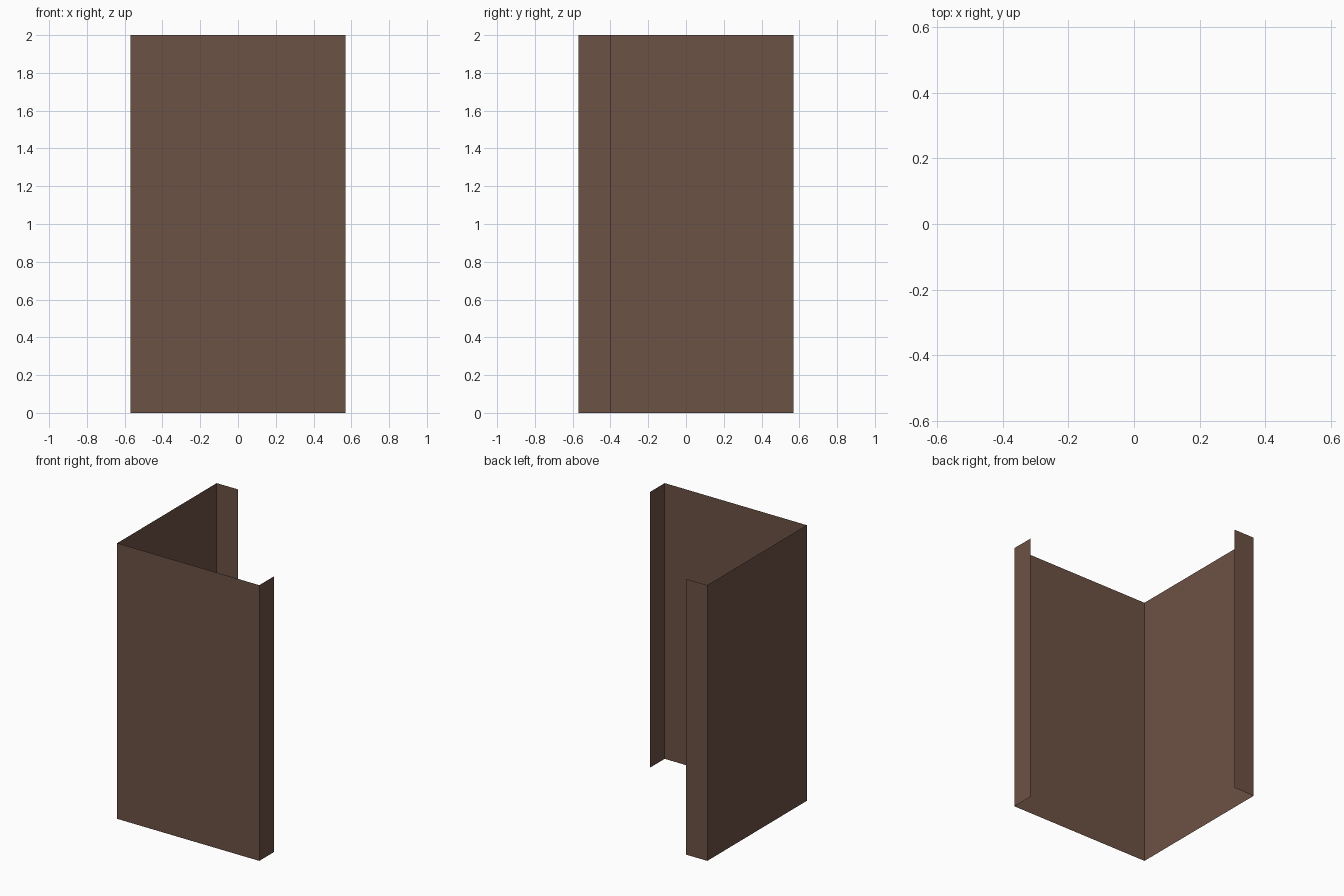
import bpy, bmesh

if "Cube" in bpy.data.objects:
    bpy.data.objects.remove(bpy.data.objects["Cube"])

HEIGHT = 2.0
R = 0.57      # half width of the corner panel
LIP = 0.40    # where the return flanges end

# Plan outline of the thin folded sheet
outline = [(-LIP, R), (-R, R), (-R, -R), (R, -R), (R, -LIP)]

brown = bpy.data.materials.new("dark brown")
brown.diffuse_color = (0.152, 0.085, 0.060, 1.0)
brown.use_nodes = True
brown.node_tree.nodes["Principled BSDF"].inputs["Base Color"].default_value = brown.diffuse_color

# Extrude the outline straight up; normals face outward
bm = bmesh.new()
bottom = [bm.verts.new((x, y, 0)) for x, y in outline]
top = [bm.verts.new((x, y, HEIGHT)) for x, y in outline]
for i in range(len(outline) - 1):
    bm.faces.new((bottom[i], bottom[i + 1], top[i + 1], top[i]))

mesh = bpy.data.meshes.new("folded_corner_panel")
bm.to_mesh(mesh)
bm.free()
mesh.materials.append(brown)
panel = bpy.data.objects.new("folded_corner_panel", mesh)
bpy.context.collection.objects.link(panel)
